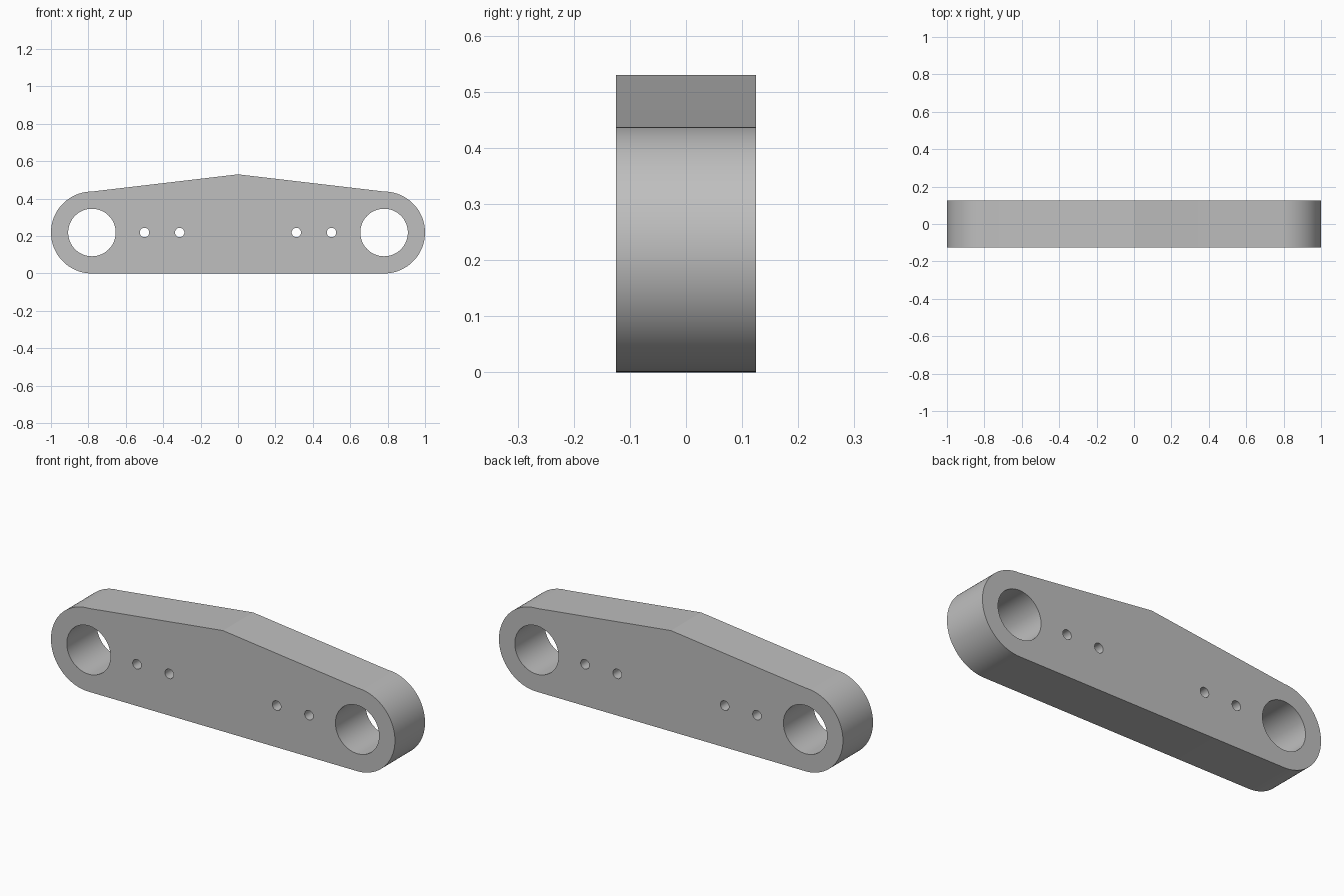
import bpy, bmesh
from math import sin, cos, pi, radians
from mathutils import Matrix

cube = bpy.data.objects.get("Cube")
if cube:
    bpy.data.objects.remove(cube, do_unlink=True)

END_X, END_R = 0.781, 0.219       # rounded ends
PEAK_Z, HALF_DEPTH = 0.53, 0.125
SEGMENTS = 96

grey = bpy.data.materials.new("plain grey")
grey.use_nodes = True
colour = (0.52, 0.52, 0.52, 1)
grey.diffuse_color = colour
grey.node_tree.nodes["Principled BSDF"].inputs["Base Color"].default_value = colour


def arc(cx, cz, r, start, sweep, steps):
    return [(cx + r * cos(start + sweep * i / steps),
             cz + r * sin(start + sweep * i / steps)) for i in range(steps + 1)]


def add_loop(curve, points):
    spline = curve.splines.new("POLY")
    spline.points.add(len(points) - 1)
    for p, (x, z) in zip(spline.points, points):
        p.co = (x, z, 0, 1)
    spline.use_cyclic_u = True


# Plate profile: two round ends joined by a flat base and a low peaked top
profile = bpy.data.curves.new("plate_profile", "CURVE")
profile.dimensions = "2D"
profile.fill_mode = "BOTH"
profile.extrude = HALF_DEPTH
outline = arc(END_X, END_R, END_R, -pi / 2, pi, SEGMENTS // 2)
outline.append((0, PEAK_Z))
outline += arc(-END_X, END_R, END_R, pi / 2, pi, SEGMENTS // 2)
add_loop(profile, outline)

# Large bores and small bolt holes, mirrored left and right
for x, r in ((END_X, 0.127), (0.5, 0.025), (0.312, 0.025)):
    for side in (-1, 1):
        add_loop(profile, arc(side * x, END_R, r, 0, 2 * pi, SEGMENTS)[:-1])

# Turn the profile into a solid upright mesh
helper = bpy.data.objects.new("plate_profile", profile)
bpy.context.collection.objects.link(helper)
bpy.context.view_layer.update()
mesh = bpy.data.meshes.new_from_object(
    helper.evaluated_get(bpy.context.evaluated_depsgraph_get()))
bpy.data.objects.remove(helper, do_unlink=True)
mesh.transform(Matrix.Rotation(pi / 2, 4, "X"))

bm = bmesh.new()
bm.from_mesh(mesh)
bmesh.ops.remove_doubles(bm, verts=bm.verts, dist=0.0001)
bmesh.ops.recalc_face_normals(bm, faces=bm.faces)
bm.to_mesh(mesh)
bm.free()
mesh.materials.clear()
mesh.materials.append(grey)

plate = bpy.data.objects.new("link_plate", mesh)
bpy.context.collection.objects.link(plate)
bpy.ops.object.select_all(action="DESELECT")
plate.select_set(True)
bpy.context.view_layer.objects.active = plate
bpy.ops.object.shade_smooth_by_angle(angle=radians(5))
